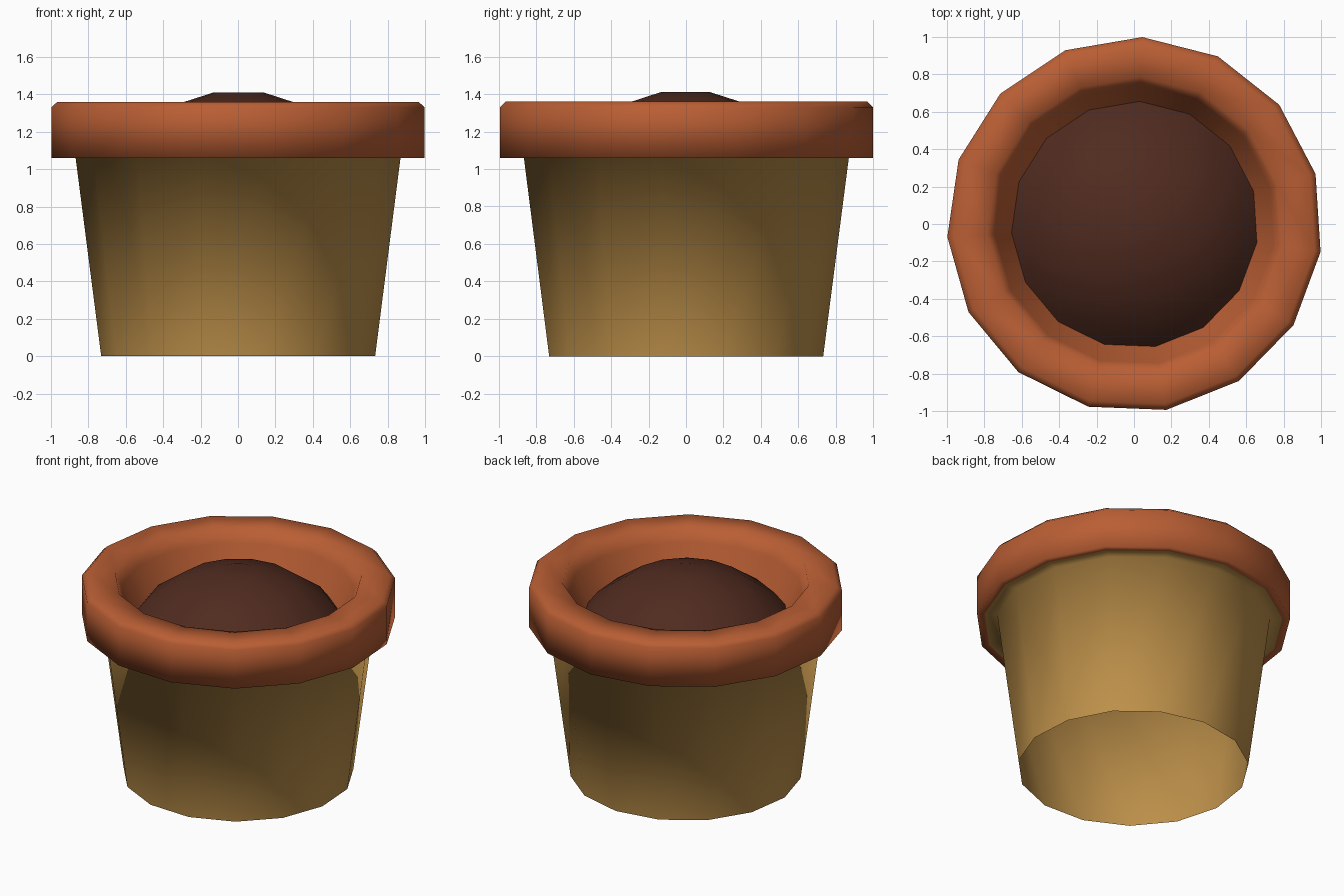
import bpy, bmesh, math

if "Cube" in bpy.data.objects:
    bpy.data.objects.remove(bpy.data.objects["Cube"])

SIDES = 15
PHASE = math.radians(-8.3)

def material(name, rgb):
    m = bpy.data.materials.new(name)
    m.diffuse_color = (*rgb, 1)
    m.use_nodes = True
    m.node_tree.nodes["Principled BSDF"].inputs["Base Color"].default_value = m.diffuse_color
    return m

def lathe(name, profile, mat, cap_top=False):
    """Turn an (r, z) profile into a faceted ring body, smooth shaded."""
    bm = bmesh.new()
    rings = []
    for r, z in profile:
        rings.append([bm.verts.new((0.004 + r * math.cos(PHASE + i * math.tau / SIDES),
                                    -0.004 + r * math.sin(PHASE + i * math.tau / SIDES), z))
                      for i in range(SIDES)])
    # Profiles run from the lower outside upwards, so faces point outwards
    for a, b in zip(rings, rings[1:]):
        for i in range(SIDES):
            j = (i + 1) % SIDES
            bm.faces.new((a[i], a[j], b[j], b[i]))
    if cap_top:
        bm.faces.new(rings[-1])
    for f in bm.faces:
        f.smooth = True
    me = bpy.data.meshes.new(name)
    bm.to_mesh(me)
    bm.free()
    me.materials.append(mat)
    ob = bpy.data.objects.new(name, me)
    bpy.context.collection.objects.link(ob)
    return ob

tan = material("tan_clay", (0.51, 0.28, 0.068))
orange = material("orange_clay", (0.485, 0.112, 0.034))
brown = material("dark_soil", (0.080, 0.024, 0.014))

# Tapered body, open below, with a flared ledge under the rim
lathe("pot_body", [(0.737, 0), (0.874, 1.06), (0.955, 1.06)], tan)

# Thick rim with a chamfered top and an inner wall sloping down to the soil
lathe("pot_rim", [(0.955, 1.06), (1.004, 1.06), (1.004, 1.33), (0.972, 1.36),
                  (0.79, 1.36), (0.75, 1.27), (0.65, 1.07)], orange)

# Soil mound, a shallow low-poly dome meeting the inner wall of the rim
R = 0.85
lathe("soil", [(R * math.sin(math.radians(a)), 0.571 + R * math.cos(math.radians(a)))
               for a in (62, 44.3, 26.6, 8.9)], brown, cap_top=True)
